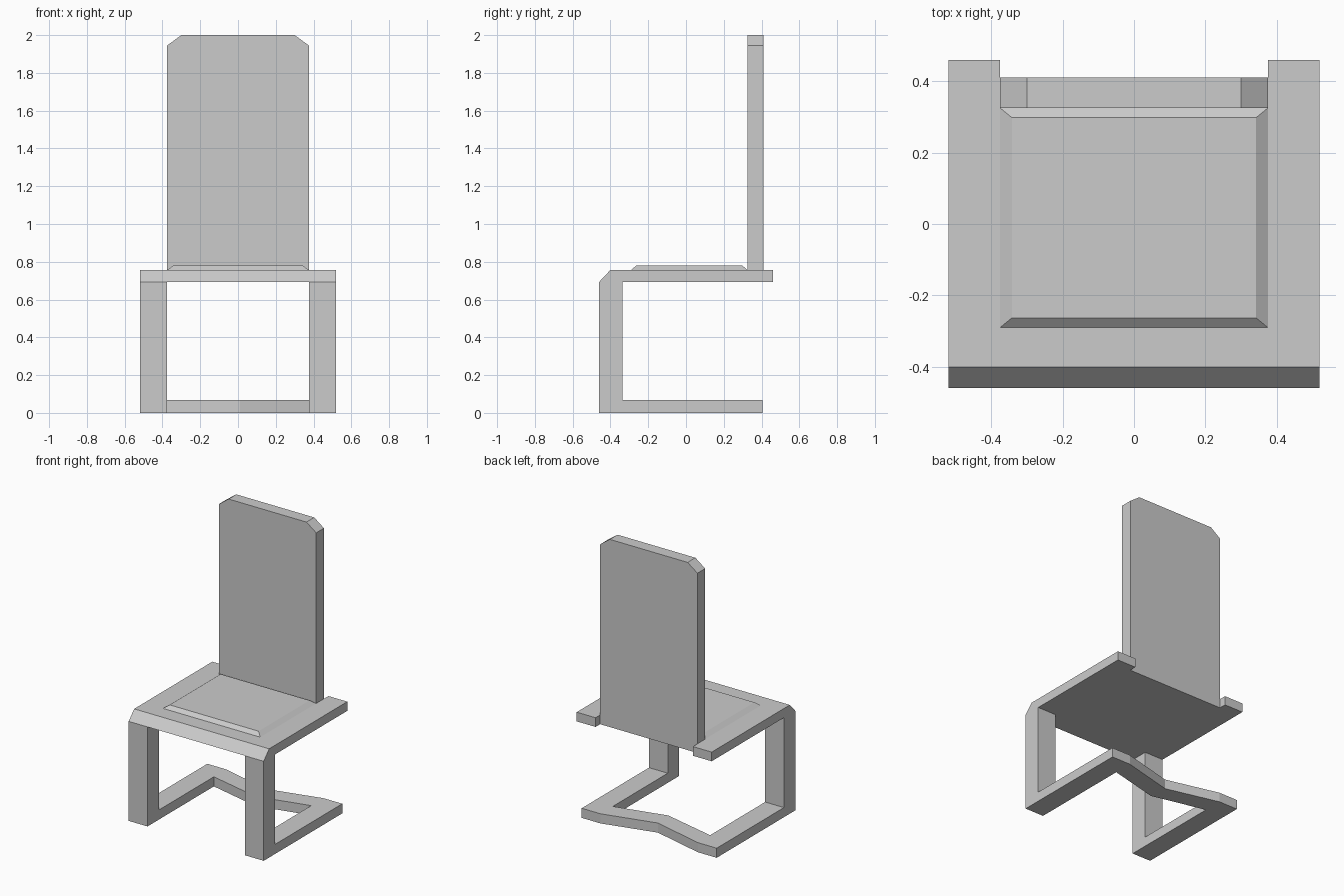
import bpy, bmesh

if "Cube" in bpy.data.objects:
    bpy.data.objects.remove(bpy.data.objects["Cube"])


def prism(name, outline, lo, hi, axis="Z", edit=None):
    """Extrude a flat outline from lo to hi along Z (xy outline) or Y (xz outline)."""
    def place(p, d):
        return (p[0], p[1], d) if axis == "Z" else (p[0], d, p[1])
    bm = bmesh.new()
    face = bm.faces.new([bm.verts.new(place(p, lo)) for p in outline])
    top = bmesh.ops.extrude_face_region(bm, geom=[face], use_keep_orig=True)
    for v in top["geom"]:
        if isinstance(v, bmesh.types.BMVert):
            setattr(v.co, axis.lower(), hi)
    bmesh.ops.recalc_face_normals(bm, faces=bm.faces[:])
    if edit:
        edit(bm)
    mesh = bpy.data.meshes.new(name)
    bm.to_mesh(mesh)
    bm.free()
    obj = bpy.data.objects.new(name, mesh)
    bpy.context.collection.objects.link(obj)
    return obj


def rect(x0, x1, y0, y1):
    return [(x0, y0), (x1, y0), (x1, y1), (x0, y1)]


def mirrored(half):
    """Complete a right-hand half outline across x = 0."""
    return half + [(-x, y) for x, y in reversed(half) if x]


W, INNER = 0.52, 0.375
FRONT, BACK = -0.46, 0.46
BASE_H, SEAT_LO, SEAT_HI, TOP = 0.067, 0.693, 0.757, 2.0


# Seat slab with rear notch and sloped front edge
def slope_front(bm):
    for v in bm.verts:
        if v.co.z > 0.72 and v.co.y < -0.45:
            v.co.y = -0.40


prism("seat", mirrored([(W, FRONT), (W, BACK), (INNER, BACK), (INNER, 0.41)]),
      SEAT_LO, SEAT_HI, edit=slope_front)


# Cushion panel with sloped sides
def taper_top(bm):
    for v in bm.verts:
        if v.co.z > 0.77:
            v.co.x += -0.033 if v.co.x > 0 else 0.033
            v.co.y += -0.027 if v.co.y > 0 else 0.027


prism("cushion", rect(-INNER, INNER, -0.29, 0.325), SEAT_HI, 0.78, edit=taper_top)

# Backrest with clipped top corners
prism("backrest", mirrored([(INNER, SEAT_HI), (INNER, 1.945), (0.30, TOP)]),
      0.325, 0.41, axis="Y")

# Front legs
leg = prism("front_legs", rect(INNER, W, FRONT, -0.335), BASE_H, SEAT_LO)
leg.modifiers.new("Mirror", "MIRROR")

# Floor frame: two side rails joined by a V-shaped rear bar
outer = [(W, FRONT), (W, 0.405), (INNER, 0.405), (0, 0.31),
         (-INNER, 0.405), (-W, 0.405), (-W, FRONT)]
inner = [(-INNER, FRONT), (-INNER, 0.27), (0.01, 0.18), (INNER, 0.27), (INNER, FRONT)]
prism("base_frame", outer + inner, 0, BASE_H)
